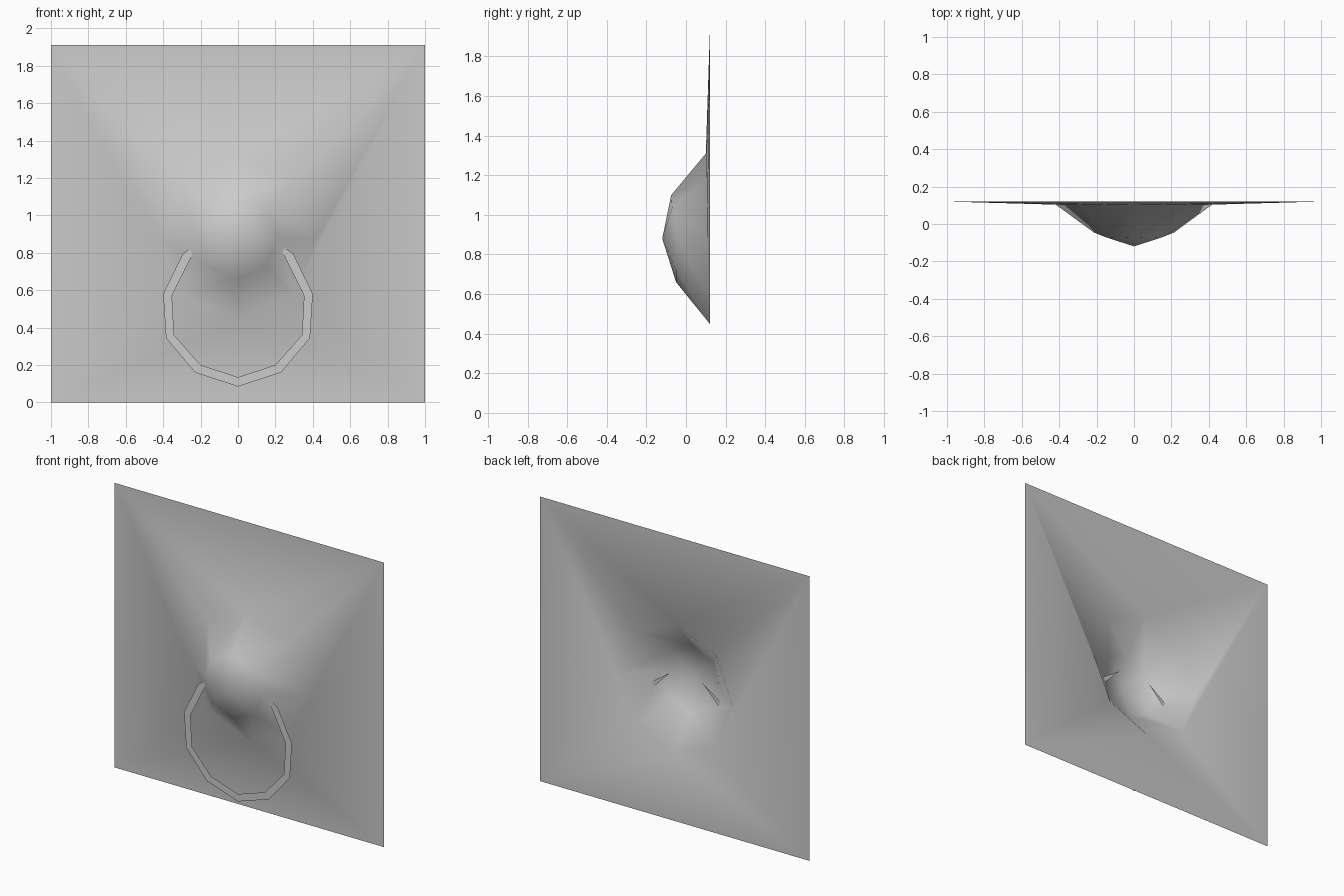
import bpy, bmesh, math

cube = bpy.data.objects.get("Cube")
if cube:
    bpy.data.objects.remove(cube)

grey = bpy.data.materials.new("plain grey")
grey.use_nodes = True
grey.diffuse_color = (0.6, 0.6, 0.6, 1)
grey.node_tree.nodes["Principled BSDF"].inputs["Base Color"].default_value = (0.6, 0.6, 0.6, 1)


def finish(name, bm):
    """Turn a bmesh into a smooth grey object."""
    mesh = bpy.data.meshes.new(name)
    for f in bm.faces:
        f.smooth = True
        # everything is a front-facing sheet
        f.normal_update()
        if f.normal.y > 0:
            f.normal_flip()
    bm.to_mesh(mesh)
    bm.free()
    mesh.materials.append(grey)
    obj = bpy.data.objects.new(name, mesh)
    bpy.context.collection.objects.link(obj)
    return obj


# Panel with a domed boss in its middle
BACK, MID, TOP = 0.12, 0.88, 1.91
bm = bmesh.new()


def ring(rx, rz, depths):
    """Octagon starting at the top; depths run from top to bottom on both sides."""
    verts = []
    for i in range(8):
        a = i * math.pi / 4
        y = depths[min(i, 8 - i)]
        verts.append(bm.verts.new((rx * math.sin(a), y, MID + rz * math.cos(a))))
    return verts


peak = bm.verts.new((0, -0.12, MID))
inner = ring(0.215, 0.22, (-0.075, -0.07, -0.045, -0.05, -0.05))
rim = ring(0.42, 0.43, (0.10, 0.10, 0.105, BACK, BACK))
for i in range(8):
    j = (i + 1) % 8
    bm.faces.new((peak, inner[i], inner[j]))
    bm.faces.new((inner[i], rim[i], rim[j], inner[j]))

# Flat surround: each corner fans out to the rim
tr, br, bl, tl = [bm.verts.new((x, BACK, z)) for x, z in
                  ((1, TOP), (1, 0), (-1, 0), (-1, TOP))]
for corner, first, last in ((tr, 0, 3), (br, 3, 4), (bl, 4, 5), (tl, 5, 8)):
    for i in range(first, last):
        bm.faces.new((corner, rim[i], rim[(i + 1) % 8]))
for a, b, i in ((tl, tr, 0), (tr, br, 3), (br, bl, 4), (bl, tl, 5)):
    bm.faces.new((a, b, rim[i]))
finish("domed_panel", bm)

# Flat hanging ring whose tapered ends run into the boss
RING_Y = 0.0
outer_half = [(0, 0.085), (0.23, 0.16), (0.385, 0.345), (0.40, 0.58), (0.295, 0.795)]
inner_half = [(0, 0.135), (0.20, 0.20), (0.342, 0.36), (0.353, 0.57), (0.247, 0.785)]
tip = (0.12, 0.915)
bm = bmesh.new()
for side in (-1, 1):
    def vert(p):
        return bm.verts.new((side * p[0], RING_Y, p[1]))
    outs = [vert(p) for p in outer_half]
    ins = [vert(p) for p in inner_half]
    for k in range(len(outs) - 1):
        bm.faces.new((outs[k], outs[k + 1], ins[k + 1], ins[k]))
    bm.faces.new((outs[-1], vert(tip), ins[-1]))
bmesh.ops.remove_doubles(bm, verts=bm.verts, dist=0.0001)
finish("hanging_ring", bm)
